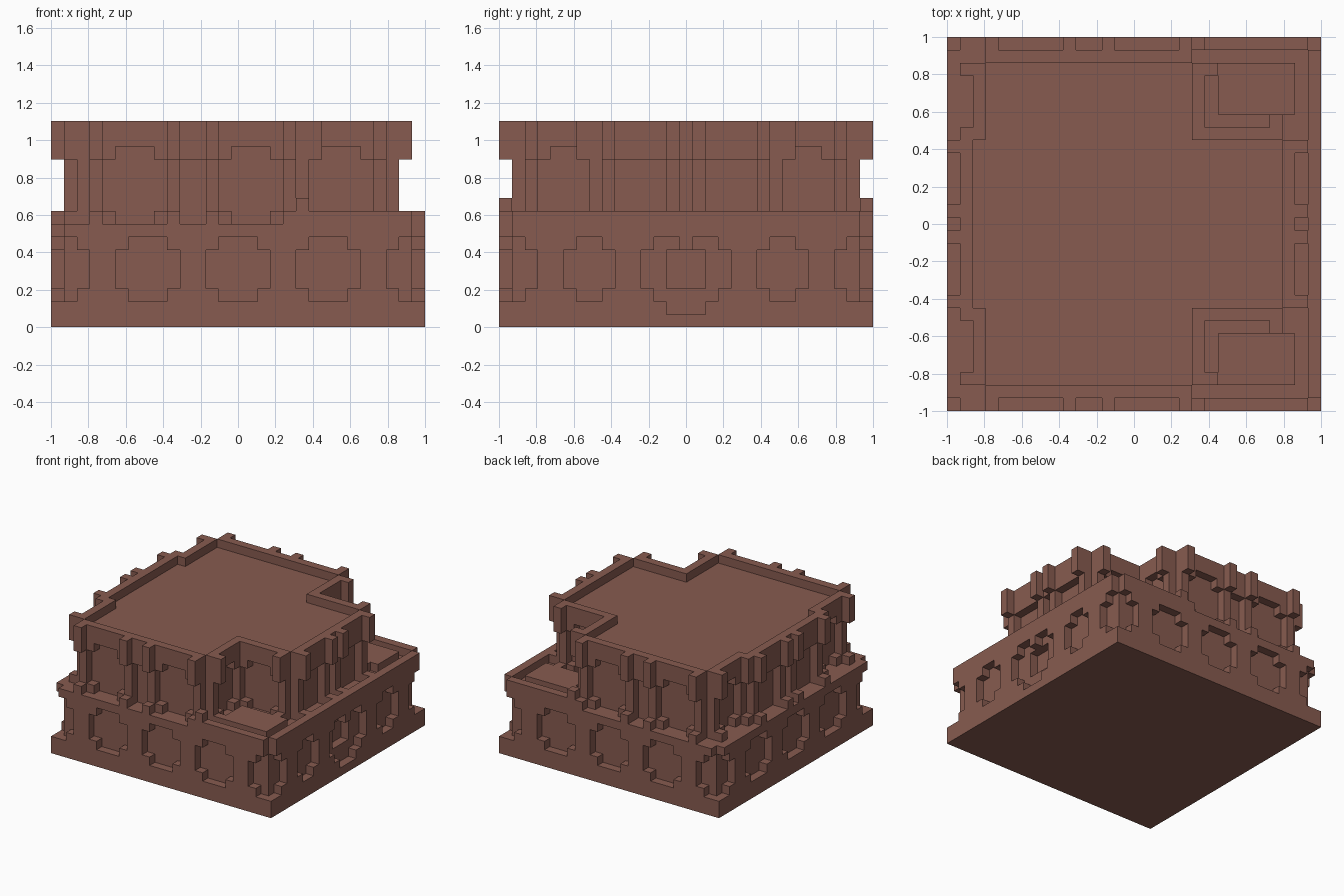
import bpy
import bmesh
import math
from mathutils import Vector

if "Cube" in bpy.data.objects:
    bpy.data.objects.remove(bpy.data.objects["Cube"], do_unlink=True)

N = 29                # blocks along each side
S = 2 / N             # size of one block
brown = bpy.data.materials.new("clay_brown")
brown.use_nodes = True
colour = (0.242, 0.105, 0.08, 1)
brown.diffuse_color = colour
brown.node_tree.nodes["Principled BSDF"].inputs["Base Color"].default_value = colour


def box(x0, x1, y0, y1, z0, z1):
    return {(x, y, z) for x in range(x0, x1) for y in range(y0, y1) for z in range(z0, z1)}


def mirrored(cells):
    return cells | {(x, N - 1 - y, z) for x, y, z in cells}


# Plinth and lower storey
plinth = box(0, N, 0, N, 0, 2)
lower = box(0, N, 0, N, 2, 8)


def octagon(a0, a1):
    """Window opening with its four corners left in."""
    cells = {(a, z) for a in range(a0, a1) for z in range(3, 6)}
    return cells | {(a, z) for a in range(a0 + 1, a1 - 1) for z in (2, 6)}


def carve(openings, place):
    for a, z in openings:
        if 0 <= a < N:
            lower.discard((*place(a), z))
            plinth.discard((*place(a), z))


corner_windows = octagon(-2, 3) | octagon(26, 31)
regular = corner_windows | octagon(5, 10) | octagon(12, 17) | octagon(19, 24)
entrance = corner_windows | octagon(5, 9) | octagon(20, 24) | octagon(11, 18)
entrance.discard((14, 6))
entrance |= {(a, 1) for a in (13, 14, 15)}
carve(regular, lambda a: (a, 0))
carve(regular, lambda a: (a, N - 1))
carve(regular, lambda a: (0, a))
carve(entrance, lambda a: (N - 1, a))
# deeper door niche
lower -= box(27, 28, 13, 16, 3, 6)
# cut the corner blocks of the ledge
for cx in (0, N - 1):
    for cy in (0, N - 1):
        lower.discard((cx, cy, 7))

# Terraces: rim, raised slab and end post
terrace_rim = box(28, 29, 1, 28, 8, 9) | mirrored(box(20, 28, 0, 1, 8, 9) | box(19, 20, 0, 1, 8, 10))
terrace_slab = mirrored(box(21, 27, 2, 6, 8, 9))

# Upper storey: core, then arcaded walls round it
upper_core = box(3, 19, 2, 27, 8, 15) | box(2, 26, 8, 21, 8, 15)


def arcade(a0, a1, openings, posts, place):
    """Wall one block thick; place(a, depth) gives the plan position."""
    wall = {(a, z) for a in range(a0, a1) for z in range(8, 16)}
    for s, e, arched in openings:
        wall -= {(a, z) for a in range(s, e) for z in range(8, 13)}
        if arched:
            wall -= {(a, 13) for a in range(s + 1, e - 1)}
            wall |= {(s, 8), (e - 1, 8)}
    cells = {(*place(a, 1), z) for a, z in wall}
    # brackets at the top and foot blocks on the ledge
    return cells | {(*place(a, 0), z) for a in posts for z in (8, 13, 14, 15)}


front_back_arcade = mirrored(arcade(
    3, 19, [(4, 9, True), (10, 12, False), (13, 18, True)], (3, 9, 12, 18), lambda a, d: (a, d)))
notch_arcade = mirrored(
    arcade(19, 26, [(20, 25, True)], (25,), lambda a, d: (a, 6 + d))
    | arcade(2, 8, [(3, 7, True)], (2,), lambda a, d: (20 - d, a)))
right_side_arcade = mirrored(arcade(2, 8, [(3, 7, True)], (2, 7), lambda a, d: (1 + d, a)))
middle = [(9, 13, False), (14, 15, False), (16, 20, False)]
posts = (8, 13, 15, 20)
right_middle_arcade = arcade(8, 21, middle, posts, lambda a, d: (d, a))
left_middle_arcade = arcade(8, 21, middle, posts, lambda a, d: (27 - d, a))

parts = {
    "plinth": plinth,
    "lower_storey": lower,
    "terrace_rim": terrace_rim,
    "terrace_slab": terrace_slab,
    "upper_core": upper_core,
    "front_back_arcade": front_back_arcade,
    "notch_arcade": notch_arcade,
    "right_side_arcade": right_side_arcade,
    "right_middle_arcade": right_middle_arcade,
    "left_middle_arcade": left_middle_arcade,
}
solid = set().union(*parts.values())


def build(name, cells):
    """Skin the blocks with their exposed faces and merge flat areas."""
    bm = bmesh.new()
    for cell in cells:
        centre = Vector(cell) + Vector((0.5, 0.5, 0.5))
        for axis in range(3):
            for sign in (-1, 1):
                n = Vector((0, 0, 0))
                n[axis] = sign
                if tuple(int(c + d) for c, d in zip(cell, n)) in solid:
                    continue
                u = Vector((0, 0, 0))
                u[(axis + 1) % 3] = 0.5
                v = n.cross(u)
                mid = centre + n / 2
                corners = [mid - u - v, mid + u - v, mid + u + v, mid - u + v]
                bm.faces.new([bm.verts.new((p - Vector((N / 2, N / 2, 0))) * S) for p in corners])
    bmesh.ops.remove_doubles(bm, verts=bm.verts, dist=S / 100)
    bmesh.ops.dissolve_limit(bm, angle_limit=math.radians(1), verts=bm.verts, edges=bm.edges)
    mesh = bpy.data.meshes.new(name)
    bm.to_mesh(mesh)
    bm.free()
    mesh.materials.append(brown)
    bpy.context.collection.objects.link(bpy.data.objects.new(name, mesh))


for part, cells in parts.items():
    build(part, cells)
